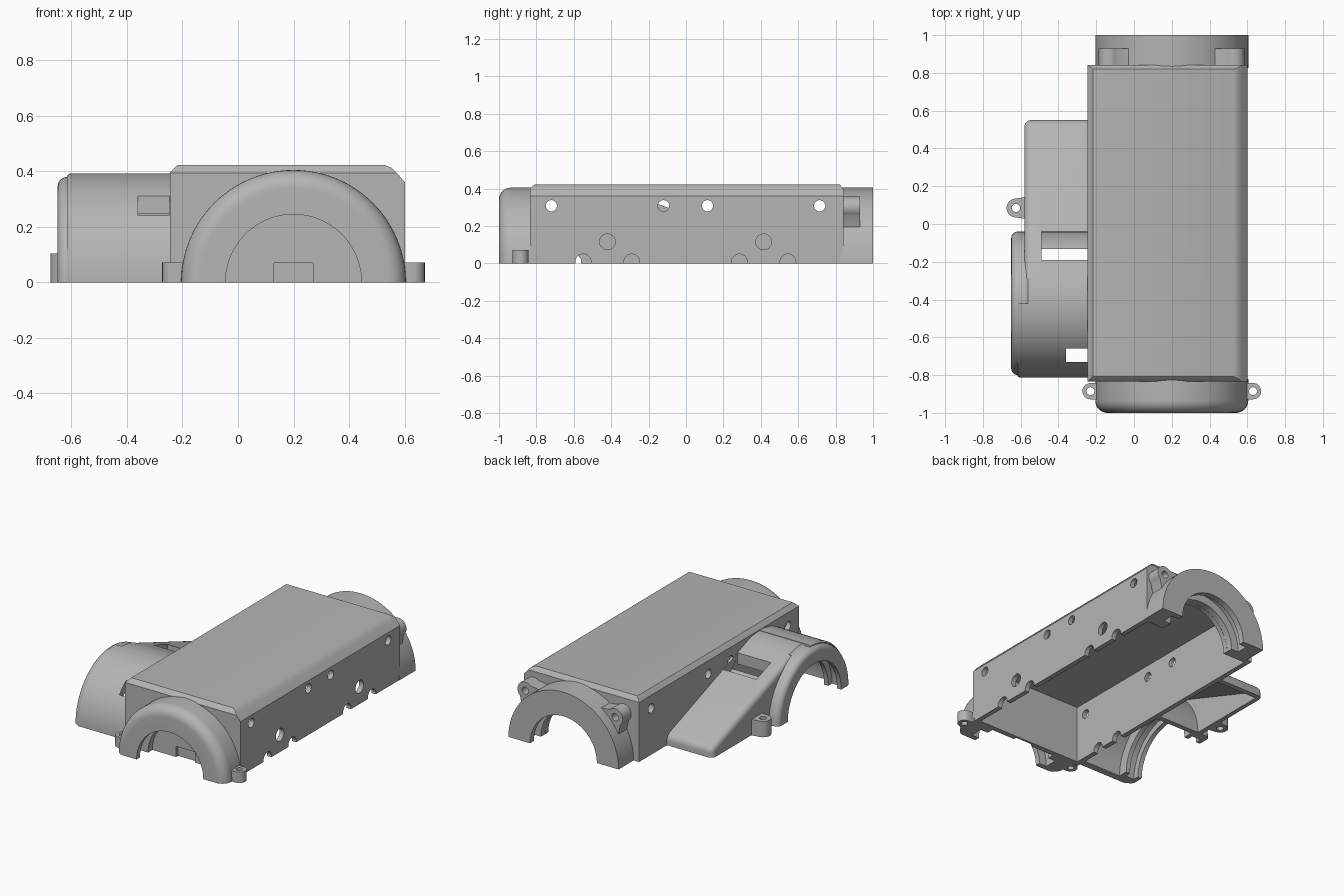
import bpy, bmesh, math
from mathutils import Vector

if "Cube" in bpy.data.objects:
    bpy.data.objects.remove(bpy.data.objects["Cube"])

grey = bpy.data.materials.new("housing grey")
grey.diffuse_color = (0.46, 0.46, 0.46, 1)
grey.use_nodes = True
grey.node_tree.nodes["Principled BSDF"].inputs["Base Color"].default_value = grey.diffuse_color


def finish(bm, name):
    bmesh.ops.recalc_face_normals(bm, faces=bm.faces[:])
    me = bpy.data.meshes.new(name)
    bm.to_mesh(me)
    bm.free()
    ob = bpy.data.objects.new(name, me)
    bpy.context.collection.objects.link(ob)
    me.materials.append(grey)
    return ob


def skin(name, loops, closed=False):
    """Join equal-length point loops into a solid, capped at both ends."""
    bm = bmesh.new()
    rows = [[bm.verts.new(p) for p in lp] for lp in loops]
    n = len(rows[0])
    for a, b in zip(rows, rows[1:]):
        for i in range(n):
            j = (i + 1) % n
            bm.faces.new((a[i], a[j], b[j], b[i]))
    bm.faces.new(rows[0])
    bm.faces.new(rows[-1])
    return finish(bm, name)


def place(axis, u, v, t):
    return {'X': (t, u, v), 'Y': (u, t, v), 'Z': (u, v, t)}[axis]


def prism(name, pts, axis, a, b):
    return skin(name, [[place(axis, u, v, t) for u, v in pts] for t in (a, b)])


def box(name, x0, x1, y0, y1, z0, z1):
    return prism(name, [(x0, y0), (x1, y0), (x1, y1), (x0, y1)], 'Z', z0, z1)


def cylinder(name, u, v, r, axis, a, b, n=32):
    pts = [(u + r * math.cos(2 * math.pi * i / n), v + r * math.sin(2 * math.pi * i / n)) for i in range(n)]
    return prism(name, pts, axis, a, b)


def revolve(name, profile, axis, centre, a0=0, a1=180, n=48):
    """Sweep a (position, radius) profile around a horizontal axis at z = 0."""
    loops = []
    for i in range(n + 1):
        a = math.radians(a0 + (a1 - a0) * i / n)
        loops.append([place(axis, centre + r * math.cos(a), r * math.sin(a), t) for t, r in profile])
    return skin(name, loops)


def fillet(t, r, f, sign, n=8):
    """Rounded outer corner of a revolved profile, ending at position t."""
    return [(t - sign * f * (1 - math.sin(k * math.pi / 2 / n)),
             r - f * (1 - math.cos(k * math.pi / 2 / n))) for k in range(n + 1)]


def cut(ob, cutters, keep=False):
    for c in cutters:
        m = ob.modifiers.new("cut", 'BOOLEAN')
        m.operation, m.solver, m.object = 'DIFFERENCE', 'EXACT', c
        bpy.context.view_layer.objects.active = ob
        bpy.ops.object.modifier_apply(modifier=m.name)
        if not keep:
            bpy.data.objects.remove(c)


def lug(name, c, to, r, half, hole, axis, a, b):
    """Screw ear: round end at c, straight sides running back to a base at 'to'."""
    c, to = Vector(c), Vector(to)
    d = (c - to).normalized()
    s = Vector((-d.y, d.x))
    pts = [to - s * half]
    for k in range(17):
        t = math.pi * (k / 16 - 0.5)
        pts.append(c + d * r * math.cos(t) + s * r * math.sin(t))
    pts.append(to + s * half)
    ob = prism(name, [tuple(p) for p in pts], axis, a, b)
    cut(ob, [cylinder("screw_cut", c.x, c.y, hole, axis, a - .05, b + .05, 20)])


def rect_loops(rows):
    return [[(x0, y0, z), (x1, y0, z), (x1, y1, z), (x0, y1, z)] for z, x0, x1, y0, y1 in rows]


# Main box: chamfered shell, open underneath
body = skin("main_housing", rect_loops([
    (0, -.245, .602, -.835, .842), (.36, -.245, .602, -.835, .842),
    (.395, -.245, .572, -.835, .842), (.412, -.23, .555, -.82, .83), (.423, -.218, .53, -.808, .82)]))
cut(body, [skin("cavity", rect_loops([
    (-.1, -.212, .57, -.8, .81), (.345, -.212, .57, -.8, .81), (.388, -.212, .53, -.8, .81)]))])

# Screw holes through both walls, shaft holes in the right wall, notches in the left wall
holes = [cylinder("hole", y, .308, .03, 'X', -.35, .7) for y in (-.72, -.12, .115, .715)]
holes += [cylinder("shaft", y, z, .042, 'X', .5, .7) for y, z in (
    (-.42, .115), (.415, .115), (-.55, .008), (-.29, .008), (.285, .008), (.545, .008))]
holes += [cylinder("notch", y, .008, .04, 'X', -.35, -.15) for y in (-.6, -.42)]
# Opening into the rear bearing and a recess in the front wall
holes += [cylinder("rear_bore", .2, 0, .245, 'Y', .75, .9, 64),
          box("front_recess", .13, .27, -.9, -.815, -.05, .07)]
cut(body, holes)

# Front bearing cover with rounded rim, and rear bearing ring
revolve("front_bearing", [(-.82, .245), (-.82, .405)] + fillet(-1, .405, .065, -1) + [
    (-1, .245), (-.965, .245), (-.965, .3), (-.88, .3), (-.88, .245)], 'Y', .2)
revolve("rear_bearing", [(.825, .246), (.825, .405), (1, .405), (1, .245), (.96, .245),
                         (.96, .3), (.885, .3), (.885, .246)], 'Y', .2)

# Side arch over the sideways wheel opening
CY = -.42
arch = revolve("side_arch", [(-.23, .345), (-.23, .38)] + fillet(-.65, .38, .035, -1) + [
    (-.65, .28), (-.62, .28), (-.62, .32), (-.555, .32), (-.555, .28), (-.525, .28), (-.525, .345)], 'X', CY)
# Raised quarter shell on the front half of the arch
shell = revolve("arch_shell", [(-.23, .365), (-.23, .393), (-.605, .393), (-.617, .385), (-.617, .365)],
                'X', CY, 90, 180, 24)
for ob in (arch, shell):
    cut(ob, [box("slot", -.36, -.247, -.73, -.66, .1, .5)])
cut(arch, [box("window", -.49, -.247, -.19, -.132, .05, .5)])

# Sloping hollow cover running back from the arch, tangent to it
R, M = .39, .36


def slope(y):
    return R * math.sqrt(1 + M * M) - M * (y - CY)


Y0 = CY + R * M / math.sqrt(1 + M * M)
cover = prism("sloping_cover", [(.55, 0), (.55, slope(.55)), (Y0, slope(Y0)), (Y0, 0)], 'X', -.58, -.23)
bm = bmesh.new()
bm.from_mesh(cover.data)
edges = []
for e in bm.edges:
    m = (e.verts[0].co + e.verts[1].co) / 2
    outer = abs(m.x + .58) < .001 and m.z > .01 and m.y > Y0 + .01
    end_top = abs(m.y - .55) < .001 and m.z > slope(.55) - .001
    if outer or end_top:
        edges.append(e)
bmesh.ops.bevel(bm, geom=edges, offset=.035, segments=5, profile=.5, affect='EDGES')
bm.to_mesh(cover.data)
bm.free()
T = .035
cut(cover, [
    prism("cover_cavity", [(.515, -.1), (.515, slope(.515) - T), (Y0 - .1, slope(Y0 - .1) - T), (Y0 - .1, -.1)],
          'X', -.55, -.2),
    cylinder("arch_clearance", CY, 0, .36, 'X', -.7, -.2, 96),
    box("cover_window", -.49, -.247, -.19, -.04, .05, .5)])
# Crown joining the raised top of the arch to the slope
revolve("arch_crown", [(-.23, .365), (-.23, R), (-.56, R), (-.58, .375), (-.58, .365)], 'X', CY,
        math.degrees(math.acos((Y0 - CY) / R)), 90, 8)

# Screw ears: front pair, rear pair and one beside the slope
for side, sx in (("left", -1), ("right", 1)):
    lug("front_ear_" + side, (.2 + sx * .43, -.885), (.2 + sx * .37, -.885), .043, .043, .021, 'Z', 0, .072)
    lug("rear_ear_" + side, (.2 + sx * .33, .3), (.2 + sx * .27, .245), .057, .115, .024, 'Y', .83, .93)
lug("side_ear", (-.625, .085), (-.56, .085), .05, .06, .022, 'Z', 0, .105)

# Smooth curved faces, keep sharp edges
bpy.ops.object.select_all(action='DESELECT')
for ob in bpy.context.scene.objects:
    ob.select_set(True)
    bpy.context.view_layer.objects.active = ob
bpy.ops.object.shade_smooth_by_angle(angle=math.radians(30))
